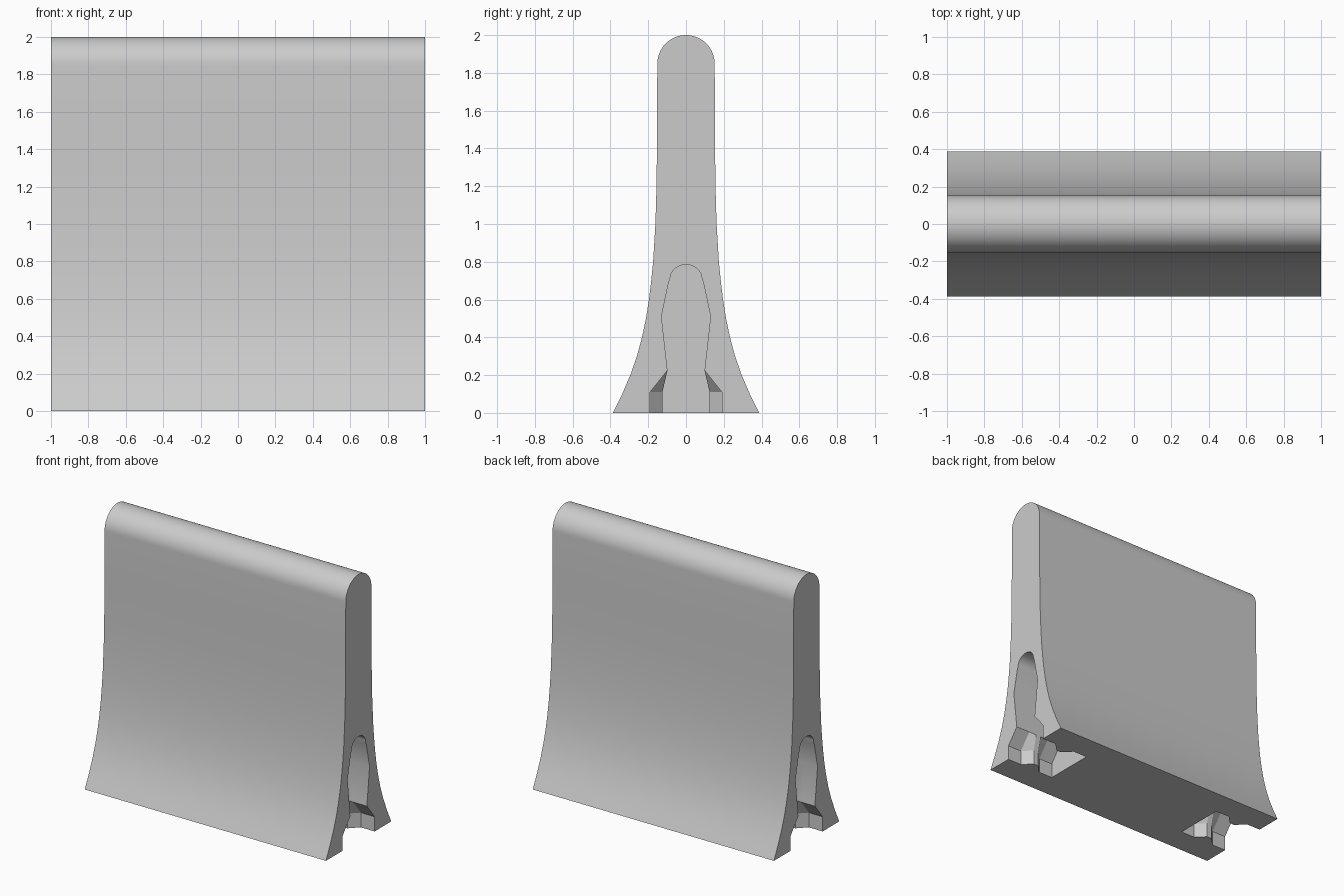
import bpy, bmesh, math

if "Cube" in bpy.data.objects:
    bpy.data.objects.remove(bpy.data.objects["Cube"], do_unlink=True)

concrete = bpy.data.materials.new("concrete_grey")
concrete.use_nodes = True
GREY = (0.6, 0.6, 0.6, 1)
concrete.diffuse_color = GREY
concrete.node_tree.nodes["Principled BSDF"].inputs["Base Color"].default_value = GREY


def arch(radius, rise, z, steps):
    """Right half of a round top, from its side up to just before the crown."""
    return [(radius * math.cos(a), z + rise * math.sin(a))
            for a in (math.pi / 2 * i / steps for i in range(steps))]


def mirrored(half, crown):
    """Close a half outline given bottom to top into a full loop."""
    return half + [(0, crown)] + [(-y, z) for y, z in reversed(half)]


def loft(name, stations):
    """Skin (x, outline) stations into a closed solid."""
    bm = bmesh.new()
    rings = [[bm.verts.new((x, y, z)) for y, z in outline] for x, outline in stations]
    for a, b in zip(rings, rings[1:]):
        for i in range(len(a)):
            j = (i + 1) % len(a)
            bm.faces.new((a[i], a[j], b[j], b[i]))
    bm.faces.new(rings[0])
    bm.faces.new(rings[-1])
    bmesh.ops.recalc_face_normals(bm, faces=bm.faces)
    mesh = bpy.data.meshes.new(name)
    bm.to_mesh(mesh)
    bm.free()
    mesh.materials.append(concrete)
    obj = bpy.data.objects.new(name, mesh)
    bpy.context.collection.objects.link(obj)
    return obj


# Barrier body: flared foot, straight upper wall, rounded top
flare = [(.387, 0), (.338, .1), (.295, .2), (.26, .3), (.233, .4), (.212, .5),
         (.196, .6), (.184, .7), (.174, .8), (.162, 1), (.156, 1.2), (.153, 1.5)]
body_outline = mirrored(flare + arch(.152, .152, 1.848, 14), 2)
body = loft("barrier_body", [(-1, body_outline), (1, body_outline)])


# End pockets: keyhole slot above, channel with a pinched neck below
def pocket_outline(foot):
    half = [(foot, -.1), (foot, .11), (.098, .225), (.13, .51), (.092, .69)]
    return mirrored(half + arch(.084, .075, .71, 8), .785)


WIDE, NECK = .19, .125
plan = [(-.1, WIDE), (.115, WIDE), (.18, NECK), (.22, NECK), (.285, WIDE), (.4, WIDE)]
for side, label in ((1, "left"), (-1, "right")):
    cutter = loft(label + "_pocket_cutter",
                  [(side * (1 - depth), pocket_outline(foot)) for depth, foot in plan])
    cutter.hide_render = True
    cut = body.modifiers.new(label + "_pocket", "BOOLEAN")
    cut.operation = "DIFFERENCE"
    cut.solver = "EXACT"
    cut.object = cutter
    bpy.context.view_layer.objects.active = body
    body.select_set(True)
    bpy.ops.object.modifier_apply(modifier=cut.name)
    bpy.data.objects.remove(cutter, do_unlink=True)

bpy.ops.object.select_all(action="DESELECT")
body.select_set(True)
bpy.context.view_layer.objects.active = body
bpy.ops.object.shade_smooth_by_angle(angle=math.radians(25))
